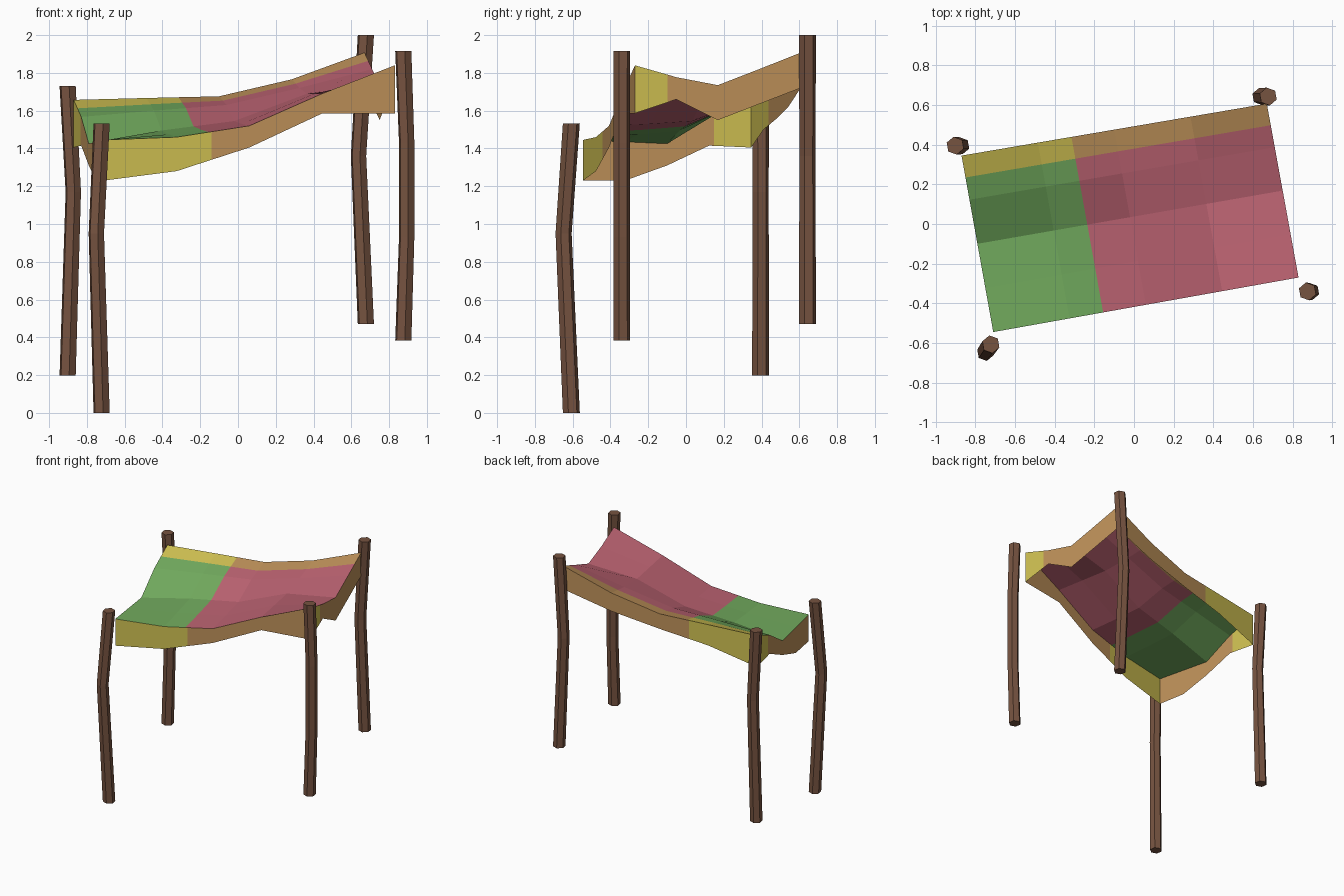
import bpy, bmesh, math
from mathutils import Vector

if "Cube" in bpy.data.objects:
    bpy.data.objects.remove(bpy.data.objects["Cube"])


def material(name, rgb):
    m = bpy.data.materials.new(name)
    lin = [((c / 255 + 0.055) / 1.055) ** 2.4 for c in rgb]
    m.diffuse_color = (*lin, 1)
    m.use_nodes = True
    m.node_tree.nodes["Principled BSDF"].inputs["Base Color"].default_value = m.diffuse_color
    return m


GREEN = material("green cloth", (114, 171, 94))
RED = material("red cloth", (188, 99, 114))
YELLOW = material("yellow trim", (208, 193, 82))
TAN = material("tan trim", (191, 146, 90))
WOOD = material("brown wood", (118, 83, 64))


def finish(bm, name, mats):
    me = bpy.data.meshes.new(name)
    bm.to_mesh(me)
    bm.free()
    for m in mats:
        me.materials.append(m)
    ob = bpy.data.objects.new(name, me)
    bpy.context.collection.objects.link(ob)


def sample(row, t):
    # linear lookup in five evenly spaced values
    i = min(int(t * 4), 3)
    return row[i] + (row[i + 1] - row[i]) * (t * 4 - i)


def ground(u, v):
    # plan position on the canopy, u left to right, v front to back
    front = Vector((-0.71, -0.545)).lerp(Vector((0.83, -0.27)), u)
    back = Vector((-0.87, 0.345)).lerp(Vector((0.67, 0.607)), u)
    return front.lerp(back, v)


# Cloth heights, one row per quarter of the depth
HEIGHTS = [
    [1.445, 1.46, 1.52, 1.69, 1.84],
    [1.435, 1.475, 1.53, 1.69, 1.777],
    [1.425, 1.495, 1.545, 1.69, 1.735],
    [1.567, 1.60, 1.63, 1.72, 1.82],
    [1.657, 1.667, 1.676, 1.766, 1.907],
]


def cloth(u, v):
    z = sample([sample(r, u) for r in HEIGHTS], v)
    return Vector((*ground(u, v), z))


# Canopy top, cut where the colours change
us = [0, 0.25, 0.36, 0.5, 0.75, 1]
vs = [0, 0.25, 0.5, 0.75, 0.876, 1]
bm = bmesh.new()
grid = [[bm.verts.new(cloth(u, v)) for u in us] for v in vs]
for j in range(5):
    for i in range(5):
        f = bm.faces.new((grid[j][i], grid[j][i + 1], grid[j + 1][i + 1], grid[j + 1][i]))
        f.material_index = (2 if j == 4 else 0) + (1 if i >= 2 else 0)
finish(bm, "canopy_top", [GREEN, RED, YELLOW, TAN])


# Hanging trim on each side: edge path, bottom heights, colour split, first colour
def trim(name, edge, bottom, split, first):
    ts = sorted([0, 0.25, 0.5, 0.75, 1, split])
    bm = bmesh.new()
    cols = []
    for t in ts:
        p = cloth(*edge(t))
        cols.append((bm.verts.new(p), bm.verts.new((p.x, p.y, sample(bottom, t)))))
    for k in range(len(ts) - 1):
        (a, b), (c, d) = cols[k], cols[k + 1]
        f = bm.faces.new((a, b, d, c))
        f.material_index = first if ts[k] < split else 1 - first
    f0 = bm.faces[:]
    # face outward from the canopy centre
    for f in f0:
        f.normal_update()
        if f.normal.dot(f.calc_center_median() - Vector((0, 0, 1.5))) < 0:
            f.normal_flip()
    finish(bm, name, [YELLOW, TAN])


trim("front_trim", lambda t: (t, 0), [1.23, 1.28, 1.405, 1.585, 1.586], 0.37, 0)
trim("back_trim", lambda t: (t, 1), [1.405, 1.50, 1.555, 1.62, 1.72], 0.35, 0)
trim("left_trim", lambda t: (0, t), [1.23, 1.23, 1.31, 1.415, 1.405], 0.78, 1)
trim("right_trim", lambda t: (1, t), [1.586, 1.66, 1.55, 1.635, 1.72], 0.195, 0)


# Crooked six-sided posts
def post(name, path, radius=0.0455):
    bm = bmesh.new()
    rings = []
    for k, (x, y, z) in enumerate(path):
        r = radius if k in (0, len(path) - 1) else radius * 0.95
        rings.append([bm.verts.new((x + r * math.cos(a), y + r * math.sin(a), z))
                      for a in (math.radians(40 + 60 * i) for i in range(6))])
    for lo, hi in zip(rings, rings[1:]):
        for i in range(6):
            j = (i + 1) % 6
            bm.faces.new((lo[i], lo[j], hi[j], hi[i]))
    bm.faces.new(rings[0][::-1])
    bm.faces.new(rings[-1])
    finish(bm, name, [WOOD])


post("front_left_post", [(-0.722, -0.607, 0), (-0.75, -0.648, 0.95), (-0.722, -0.607, 1.533)])
post("back_left_post", [(-0.902, 0.395, 0.197), (-0.872, 0.395, 1.17), (-0.902, 0.395, 1.73)])
post("back_right_post", [(0.677, 0.643, 0.47), (0.638, 0.643, 1.36), (0.677, 0.643, 2.0)])
post("front_right_post", [(0.875, -0.34, 0.382), (0.893, -0.34, 0.93),
                          (0.893, -0.34, 1.43), (0.875, -0.34, 1.917)])
